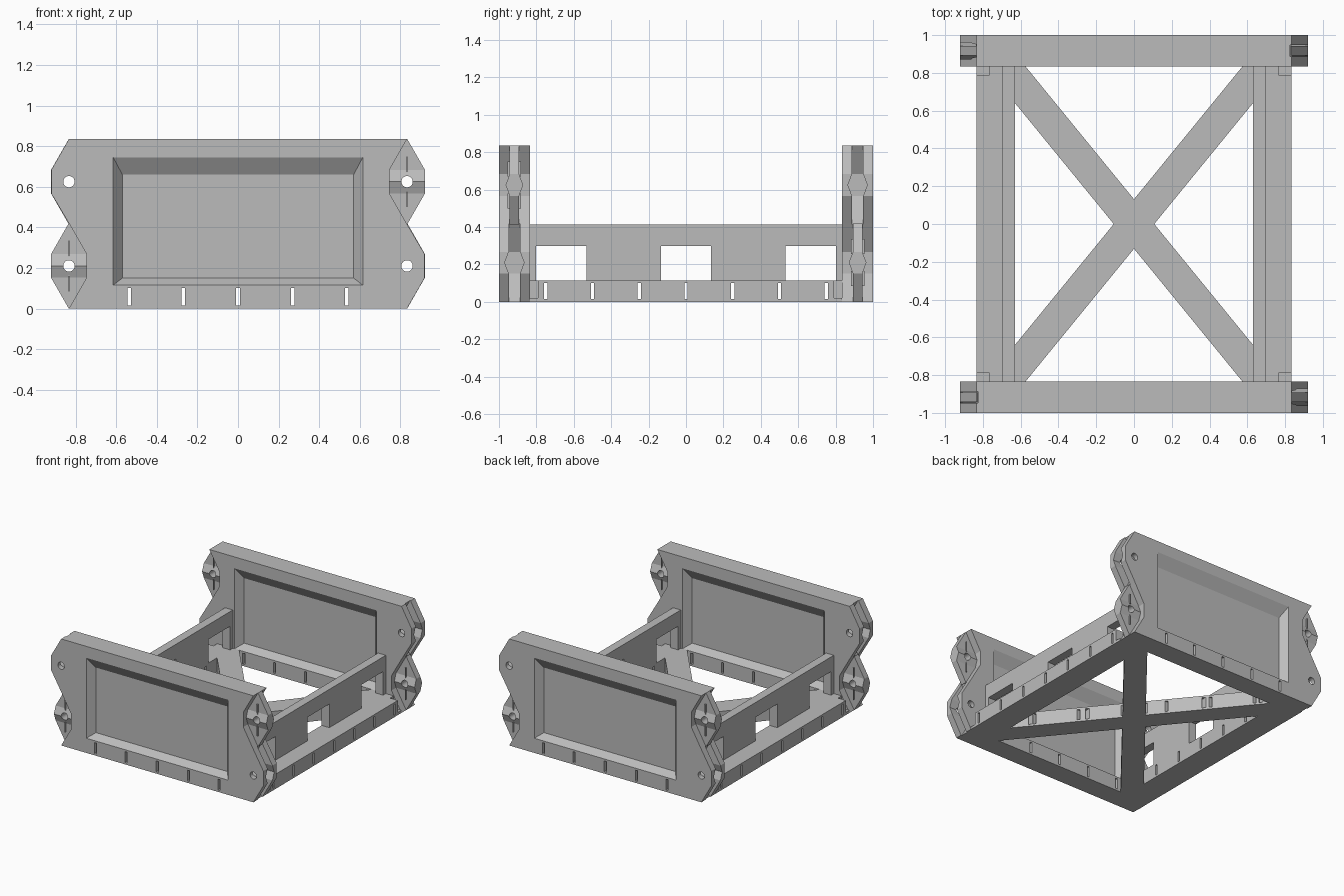
import bpy, bmesh
from math import pi
from mathutils import Matrix

cube = bpy.data.objects.get("Cube")
if cube:
    bpy.data.objects.remove(cube)

grey = bpy.data.materials.new("plain_grey")
grey.use_nodes = True
colour = (0.5, 0.5, 0.5, 1)
grey.diffuse_color = colour
grey.node_tree.nodes["Principled BSDF"].inputs["Base Color"].default_value = colour

END_Y, HALF_T = 0.9175, 0.0825      # end panel centre and half thickness
BASE_H, WALL_H, PANEL_H = 0.115, 0.415, 0.835
HINGE_Z = (0.21, 0.625)
CORNER_X = 0.833


def add(name, bm):
    bmesh.ops.recalc_face_normals(bm, faces=bm.faces)
    mesh = bpy.data.meshes.new(name)
    bm.to_mesh(mesh)
    bm.free()
    mesh.materials.append(grey)
    ob = bpy.data.objects.new(name, mesh)
    bpy.context.collection.objects.link(ob)
    return ob


def loft(name, rings):
    """Closed solid through rings with equal point counts."""
    bm = bmesh.new()
    loops = [[bm.verts.new(p) for p in ring] for ring in rings]
    n = len(loops[0])
    for a, b in zip(loops, loops[1:]):
        for i in range(n):
            j = (i + 1) % n
            bm.faces.new((a[i], a[j], b[j], b[i]))
    bm.faces.new(loops[0])
    bm.faces.new(loops[-1])
    return add(name, bm)


def rect(x0, x1, y0, y1, z):
    return [(x0, y0, z), (x1, y0, z), (x1, y1, z), (x0, y1, z)]


def box(name, x0, x1, y0, y1, z0, z1):
    return loft(name, [rect(x0, x1, y0, y1, z0), rect(x0, x1, y0, y1, z1)])


def cut(ob, cutters):
    """Subtract each cutter, bake the result and drop the cutters."""
    for c in cutters:
        c.hide_render = True
        mod = ob.modifiers.new("cut", "BOOLEAN")
        mod.operation, mod.solver, mod.object = "DIFFERENCE", "EXACT", c
    bpy.context.view_layer.update()
    graph = bpy.context.evaluated_depsgraph_get()
    mesh = bpy.data.meshes.new_from_object(ob.evaluated_get(graph))
    ob.modifiers.clear()
    ob.data = mesh
    for c in cutters:
        bpy.data.objects.remove(c)
    return ob


def pin_hole(x, z):
    bm = bmesh.new()
    bmesh.ops.create_cone(bm, cap_ends=True, segments=24, radius1=0.028, radius2=0.028, depth=0.5,
                          matrix=Matrix.Translation((x, -END_Y, z)) @ Matrix.Rotation(pi / 2, 4, "X"))
    return add("pin_cutter", bm)


def knuckle(name, x, z, grow=0.0):
    """Hexagonal hinge tongue with a horizontal ridge at the pin."""
    levels = [(-0.21, 0, 0.025), (-0.058, 0.088, 0.025), (0, 0.088, 0.047),
              (0.058, 0.088, 0.025), (0.21, 0, 0.025)]
    rings = []
    for dz, hx, hy in levels:
        hx, hy = max(hx, 0.001) + grow, hy + grow
        rings.append(rect(x - hx, x + hx, -END_Y - hy, -END_Y + hy, z + dz))
    return loft(name, rings)


def pocket(side):
    """Shallow sloped tray cut into one face of the panel."""
    def ring(x, z0, z1, depth):
        y = -END_Y + side * (HALF_T - depth)
        return [(-x, y, z0), (x, y, z0), (x, y, z1), (-x, y, z1)]
    return loft("pocket_cutter", [ring(0.615, BASE_H, 0.745, -0.01), ring(0.615, BASE_H, 0.745, 0),
                                  ring(0.57, 0.15, 0.66, 0.055)])


def end_panel(prefix, flip):
    low, high = HINGE_Z
    # clevis corners stick out, tongue corners are notched inward
    right = []
    for z, s in ((low, 1), (high, -1)):
        right += [(CORNER_X, z - 0.21), (CORNER_X + s * 0.087, z - 0.058),
                  (CORNER_X + s * 0.087, z + 0.058)]
    right.append((CORNER_X, PANEL_H))
    right[0] = (CORNER_X, 0)
    outline = right + [(-x, PANEL_H - z) for x, z in right]
    panel = loft(prefix + "_panel", [[(x, y, z) for x, z in outline]
                                     for y in (-END_Y - HALF_T, -END_Y + HALF_T)])
    cutters = [pocket(-1), pocket(1)]
    for x in (-0.535, -0.27, 0, 0.27, 0.535):
        cutters.append(box("slot_cutter", x - 0.009, x + 0.009, -1.1, -0.8, 0.015, 0.1))
    for x, z in ((CORNER_X, low), (-CORNER_X, high)):
        cutters += [knuckle("clevis_cutter", x, z, 0.005), pin_hole(x, z)]
    parts = [cut(panel, cutters)]

    # tongues with their thin stop ribs
    for label, x, z in (("upper", CORNER_X, high), ("lower", -CORNER_X, low)):
        tongue = knuckle(f"{prefix}_{label}_tongue", x, z)
        parts.append(cut(tongue, [pin_hole(x, z)]))
        for dz in (-0.085, 0.085):
            parts.append(box(f"{prefix}_{label}_rib", x - 0.003, x + 0.003, -END_Y - 0.036,
                             -END_Y + 0.036, z + dz - 0.04, z + dz + 0.04))
    if flip:
        for p in parts:
            p.data.transform(Matrix.Rotation(pi, 4, "Z"))


def frame_slots():
    """Slots running through rails and braces in both directions."""
    cross = [box("slot_cutter", -1, 1, y - 0.009, y + 0.009, 0.015, 0.1)
             for y in (-0.75, -0.5, -0.25, 0, 0.25, 0.5, 0.75)]
    return cross


end_panel("front", False)
end_panel("back", True)

# side rails and windowed walls
inner = END_Y - HALF_T
for side, s in (("left", 1), ("right", -1)):
    def span(a, b):
        return sorted((s * a, s * b))
    rail = box(side + "_rail", *span(0.63, CORNER_X), -inner, inner, 0, BASE_H)
    notches = [box("notch_cutter", *span(0.765, 0.9), *sorted((e * 0.79, e * 0.9)), 0.02, 0.2)
               for e in (-1, 1)]
    cut(rail, frame_slots() + notches)
    wall = box(side + "_wall", *span(0.63, 0.697), -inner, inner, BASE_H, WALL_H)
    cut(wall, [box("window_cutter", *span(0.5, 0.8), y - 0.135, y + 0.135, 0.1, 0.3)
               for y in (-0.667, 0, 0.667)])

# crossed floor braces
for name, s in (("brace_rising", 1), ("brace_falling", -1)):
    half = [(0.575, inner), (0.63, inner), (0.63, 0.64)]
    shape = [(s * x, y) for x, y in half + [(-x, -y) for x, y in half]]
    brace = loft(name, [[(x, y, z) for x, y in shape] for z in (0, BASE_H)])
    lengthwise = [box("slot_cutter", x - 0.009, x + 0.009, -1, 1, 0.015, 0.1)
                  for x in (-0.535, -0.27, 0, 0.27, 0.535)]
    cut(brace, frame_slots() + lengthwise)
